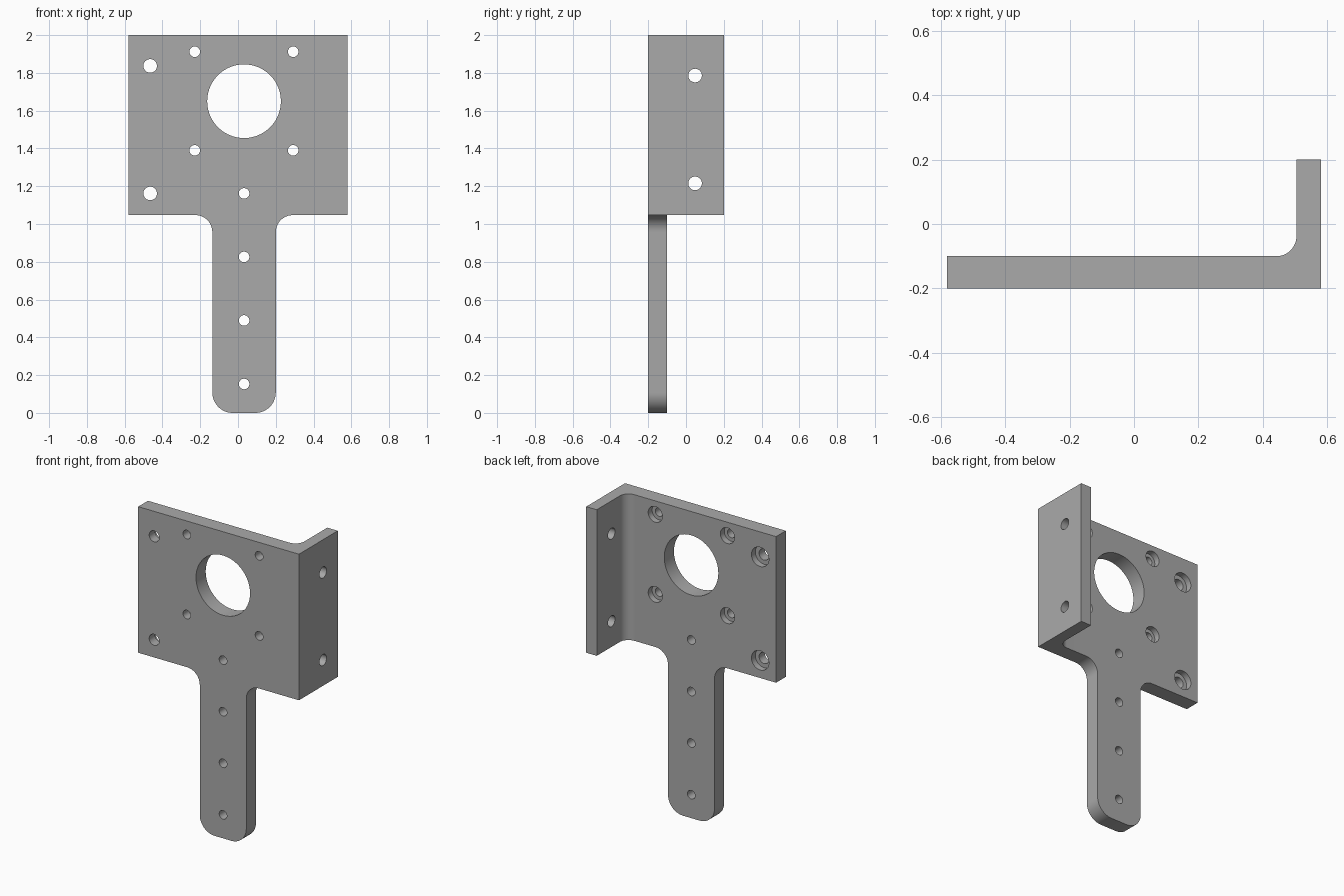
import bpy, bmesh
from math import sin, cos, radians, pi
from mathutils import Matrix, Vector

if "Cube" in bpy.data.objects:
    bpy.data.objects.remove(bpy.data.objects["Cube"], do_unlink=True)

FRONT, BACK = -0.20, -0.10      # faces of the plate
HALF = 0.58                     # half width
PLATE_Z = 1.047                 # lower edge of the plate
MID = 0.032                     # centre line of the handle
ARM = 0.168                     # half width of the handle


def arc(cx, cy, r, start, end, steps=12):
    angles = [radians(start + (end - start) * i / steps) for i in range(steps + 1)]
    return [(cx + r * cos(a), cy + r * sin(a)) for a in angles]


def make_object(name, bm):
    bmesh.ops.recalc_face_normals(bm, faces=bm.faces)
    mesh = bpy.data.meshes.new(name)
    bm.to_mesh(mesh)
    bm.free()
    obj = bpy.data.objects.new(name, mesh)
    bpy.context.collection.objects.link(obj)
    return obj


def prism(name, points, offset):
    """Extrude a closed outline of 3D points along an offset."""
    bm = bmesh.new()
    face = bm.faces.new([bm.verts.new(p) for p in points])
    new = bmesh.ops.extrude_face_region(bm, geom=[face])["geom"]
    bmesh.ops.translate(bm, vec=Vector(offset),
                        verts=[v for v in new if isinstance(v, bmesh.types.BMVert)])
    # the source face stays as the near cap
    return make_object(name, bm)


def drill(bm, centre, radius, depth, axis, segments=40):
    turn = Matrix.Rotation(pi / 2, 4, "X" if axis == "y" else "Y")
    bmesh.ops.create_cone(bm, cap_ends=True, segments=segments, radius1=radius,
                          radius2=radius, depth=depth,
                          matrix=Matrix.Translation(centre) @ turn)


def boolean(target, tool, operation):
    mod = target.modifiers.new(operation.title(), "BOOLEAN")
    mod.operation, mod.object, mod.solver = operation, tool, "EXACT"
    bpy.ops.object.select_all(action="DESELECT")
    bpy.context.view_layer.objects.active = target
    target.select_set(True)
    bpy.ops.object.modifier_apply(modifier=mod.name)
    bpy.data.objects.remove(tool, do_unlink=True)


# L section with a rounded inner corner, pulled up through the full height
section = [(-HALF, FRONT), (HALF, FRONT), (HALF, 0.20), (0.504, 0.20)]
section += arc(0.441, -0.037, 0.063, 0, -90) + [(-HALF, BACK)]
bracket = prism("mounting_bracket", [(x, y, -0.1) for x, y in section], (0, 0, 2.1))

# Front outline: wide plate above a rounded handle
side = [(0.8, 2.2), (0.8, PLATE_Z)]
side += arc(MID + ARM + 0.09, PLATE_Z - 0.09, 0.09, 90, 180)
side += arc(MID + ARM - 0.108, 0.108, 0.108, 0, -90)
mirrored = [(2 * MID - x, z) for x, z in reversed(side)]
outline = prism("outline_cutter", [(x, -0.5, z) for x, z in side + mirrored], (0, 1, 0))
boolean(bracket, outline, "INTERSECT")

# Hole positions
motor_holes = [(x, z) for x in (-0.229, 0.292) for z in (1.39, 1.912)]
edge_holes = [(-0.465, z) for z in (1.162, 1.837)]
handle_holes = [(MID, 0.153 + 0.3363 * i) for i in range(4)]

# Through holes
bm = bmesh.new()
drill(bm, (MID, -0.15, 1.65), 0.195, 0.3, "y", 96)
for x, z in motor_holes + handle_holes:
    drill(bm, (x, -0.15, z), 0.028, 0.3, "y")
for x, z in edge_holes:
    drill(bm, (x, -0.15, z), 0.036, 0.3, "y")
for z in (1.215, 1.786):
    drill(bm, (0.54, 0.048, z), 0.036, 0.3, "x")
boolean(bracket, make_object("hole_cutter", bm), "DIFFERENCE")

# Counterbores on the back
bm = bmesh.new()
for holes, radius in ((motor_holes, 0.051), (edge_holes, 0.063)):
    for x, z in holes:
        drill(bm, (x, BACK + 0.06, z), radius, 0.2, "y")
boolean(bracket, make_object("counterbore_cutter", bm), "DIFFERENCE")

# Grey metal
metal = bpy.data.materials.new("grey_metal")
metal.use_nodes = True
grey = (0.4, 0.4, 0.4, 1)
metal.diffuse_color = grey
metal.node_tree.nodes["Principled BSDF"].inputs["Base Color"].default_value = grey
bracket.data.materials.clear()
bracket.data.materials.append(metal)
for face in bracket.data.polygons:
    face.material_index = 0

bpy.ops.object.select_all(action="DESELECT")
bracket.select_set(True)
bpy.context.view_layer.objects.active = bracket
bpy.ops.object.shade_smooth_by_angle(angle=radians(30))
